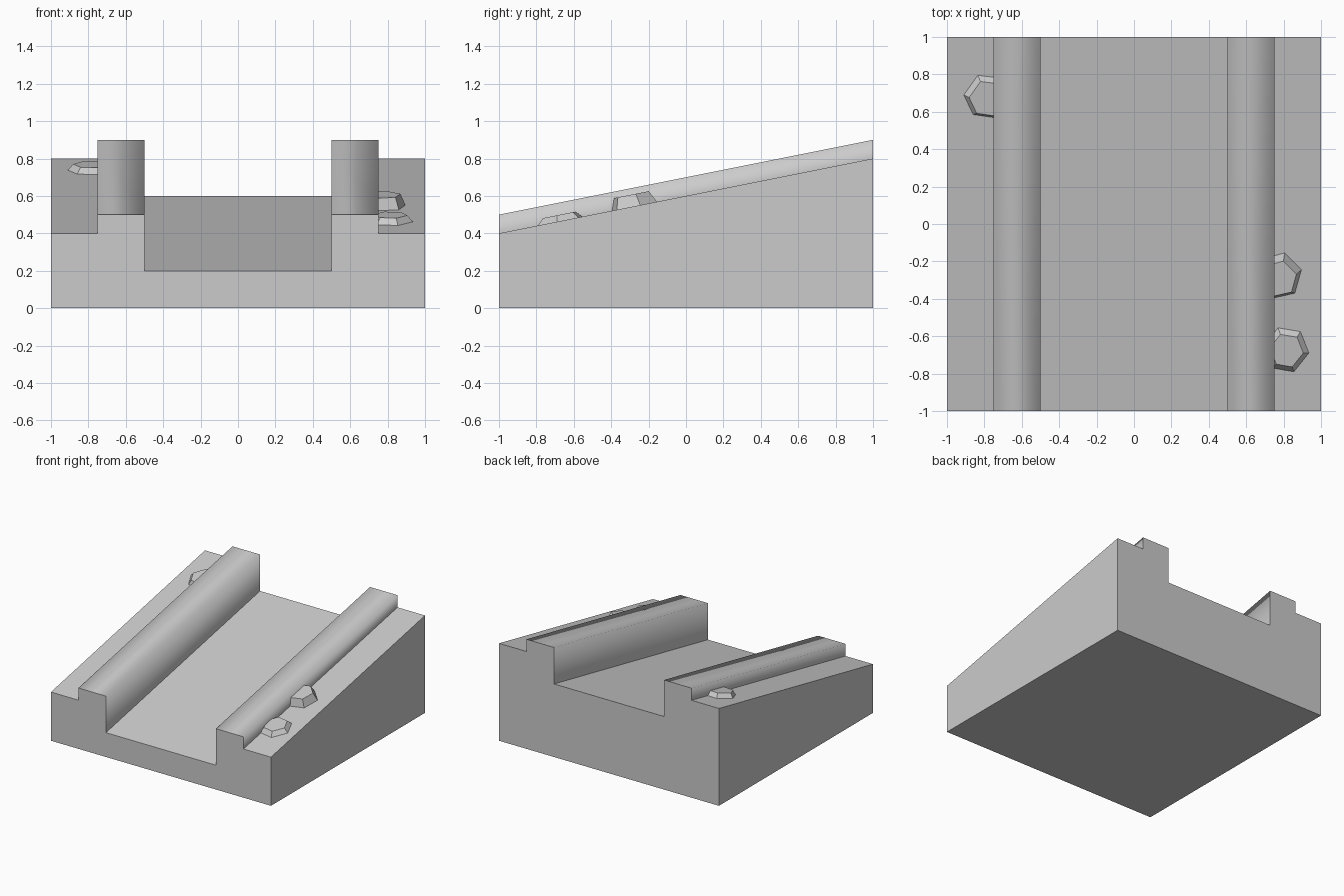
import bpy, bmesh

if "Cube" in bpy.data.objects:
    bpy.data.objects.remove(bpy.data.objects["Cube"])

SLOPE = 0.2


def rise(y):
    # height of the sloped ledge at depth y
    return 0.6 + SLOPE * y


def finish(bm, name):
    bmesh.ops.recalc_face_normals(bm, faces=bm.faces)
    mesh = bpy.data.meshes.new(name)
    bm.to_mesh(mesh)
    bm.free()
    obj = bpy.data.objects.new(name, mesh)
    bpy.context.collection.objects.link(obj)
    return obj


def loft(name, lower, upper, smooth=()):
    # closed solid between two matching rings
    bm = bmesh.new()
    a = [bm.verts.new(p) for p in lower]
    b = [bm.verts.new(p) for p in upper]
    n = len(a)
    for i in range(n):
        j = (i + 1) % n
        bm.faces.new((a[i], a[j], b[j], b[i])).smooth = i in smooth
    bm.faces.new(a[::-1])
    bm.faces.new(b)
    return finish(bm, name)


# Ramp with a sunken channel and two rails; offsets are relative to the ledge
half = [(1, 0), (0.75, 0), (0.75, 0.1), (0.5, 0.1), (0.5, -0.2)]
profile = half + [(-x, d) for x, d in reversed(half)]


def section(y):
    return [(1, y, 0)] + [(x, y, rise(y) + d) for x, d in profile] + [(-1, y, 0)]


# Rail walls and tops are softly shaded
loft("ramp", section(-1), section(1), smooth={2, 3, 4, 6, 7, 8})


# Faceted stones on the ledges, tucked into the rails
def stone(name, outline, centre, scale, height):
    cx, cy = centre
    top = [(cx + (x - cx) * scale, cy + (y - cy) * scale) for x, y in outline]
    loft(name, [(x, y, rise(y)) for x, y in outline],
         [(x, y, rise(y) + height) for x, y in top])


stone("back_left_stone",
      [(-0.835, 0.795), (-0.91, 0.69), (-0.86, 0.585), (-0.72, 0.565),
       (-0.67, 0.67), (-0.71, 0.78)], (-0.76, 0.62), 0.81, 0.035)
stone("middle_right_stone",
      [(0.805, -0.155), (0.895, -0.245), (0.86, -0.37), (0.74, -0.397),
       (0.66, -0.31), (0.69, -0.185)], (0.78, -0.345), 0.77, 0.065)
stone("front_right_stone",
      [(0.77, -0.555), (0.89, -0.575), (0.935, -0.69), (0.855, -0.79),
       (0.74, -0.77), (0.695, -0.65)], (0.82, -0.69), 0.74, 0.034)
